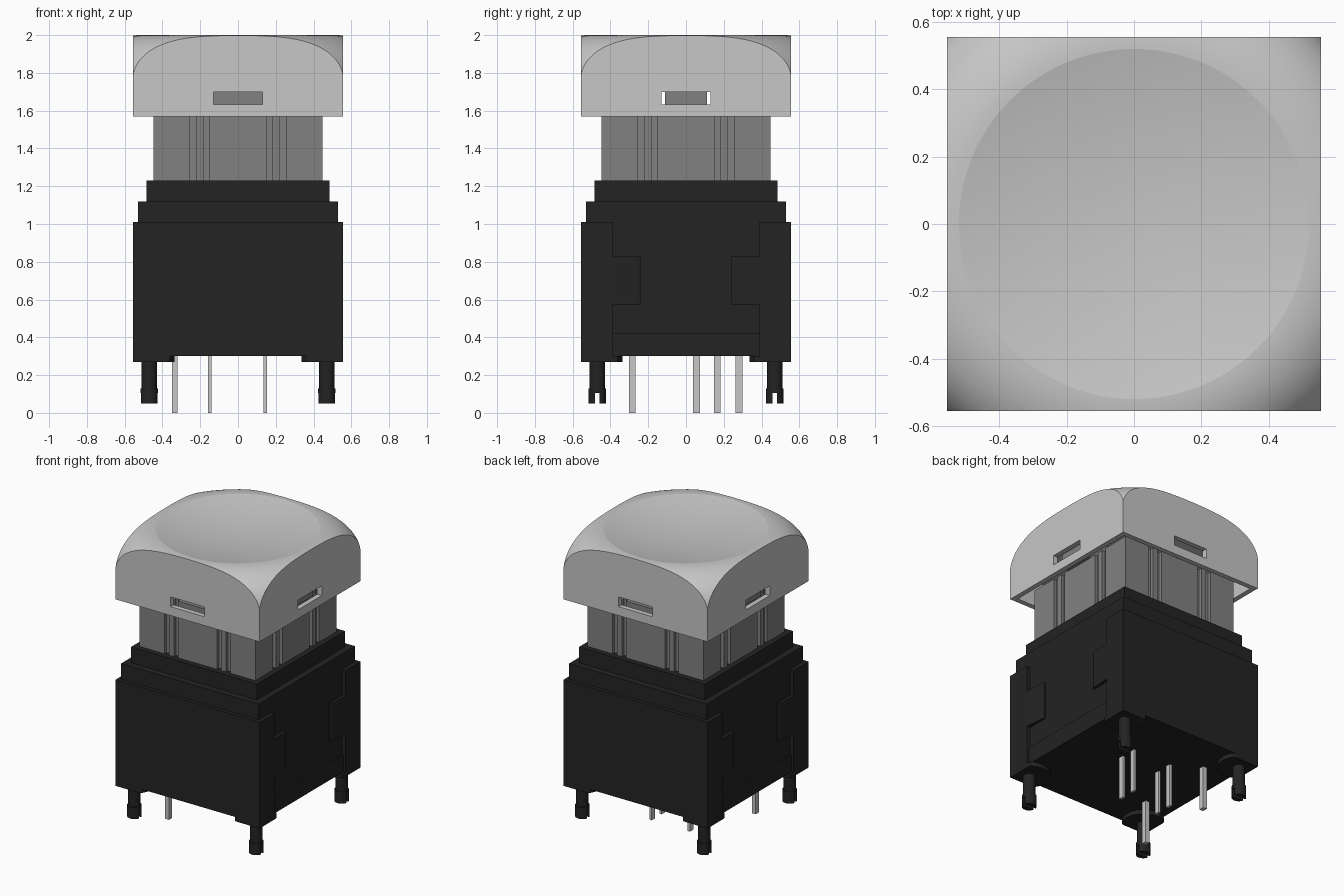
import bpy, bmesh, math
from mathutils import Vector

if "Cube" in bpy.data.objects:
    bpy.data.objects.remove(bpy.data.objects["Cube"])


def material(name, r, g, b):
    m = bpy.data.materials.new(name)
    m.diffuse_color = (r, g, b, 1)
    m.use_nodes = True
    m.node_tree.nodes["Principled BSDF"].inputs["Base Color"].default_value = m.diffuse_color
    return m


LIGHT = material("light_grey", 0.57, 0.57, 0.57)
MID = material("mid_grey", 0.22, 0.22, 0.22)
BLACK = material("black", 0.017, 0.017, 0.017)


def prism(bm, pts, z0, z1):
    """Extrude a flat outline from z0 to z1."""
    lo = [bm.verts.new((x, y, z0)) for x, y in pts]
    hi = [bm.verts.new((x, y, z1)) for x, y in pts]
    faces = [bm.faces.new(lo), bm.faces.new(hi)]
    for i in range(len(pts)):
        j = (i + 1) % len(pts)
        faces.append(bm.faces.new((lo[i], lo[j], hi[j], hi[i])))
    bmesh.ops.recalc_face_normals(bm, faces=faces)


def box(bm, x0, x1, y0, y1, z0, z1):
    prism(bm, [(x0, y0), (x1, y0), (x1, y1), (x0, y1)], z0, z1)


def circle(cx, cy, r, n=24, a0=0.0, a1=math.tau, closed=True):
    steps = n if closed else n + 1
    return [(cx + r * math.cos(a0 + (a1 - a0) * i / n),
             cy + r * math.sin(a0 + (a1 - a0) * i / n)) for i in range(steps)]


def finish(name, bm, mat, smooth=None):
    me = bpy.data.meshes.new(name)
    bm.to_mesh(me)
    bm.free()
    me.materials.append(mat)
    ob = bpy.data.objects.new(name, me)
    bpy.context.collection.objects.link(ob)
    if smooth:
        shade(ob, smooth)
    return ob


def activate(ob):
    bpy.ops.object.select_all(action='DESELECT')
    ob.select_set(True)
    bpy.context.view_layer.objects.active = ob


def shade(ob, degrees):
    activate(ob)
    bpy.ops.object.shade_smooth_by_angle(angle=math.radians(degrees))


def boolean(ob, operation, *dims):
    """Cut or intersect an object with a box, then discard the box."""
    bm = bmesh.new()
    box(bm, *dims)
    cutter = finish("cutter", bm, ob.data.materials[0])
    cutter.hide_render = True
    mod = ob.modifiers.new("bool", 'BOOLEAN')
    mod.operation, mod.object, mod.solver = operation, cutter, 'EXACT'
    activate(ob)
    bpy.ops.object.modifier_apply(modifier=mod.name)
    bpy.data.objects.remove(cutter)


W = 0.555          # half width of cap and housing
CORE = 0.53        # half width of the inner housing

# Cap: lathed dome with a dished top, trimmed to a square
DISH_R, DISH_D, TOP = 0.52, 0.055, 2.0
profile = [(DISH_R * i / 14, TOP - DISH_D * (1 - (i / 14) ** 2)) for i in range(1, 15)]
profile += [(DISH_R + 0.266 * math.sin(a), TOP - 0.23 + 0.23 * math.cos(a))
            for a in (math.pi / 2 * i / 24 for i in range(1, 25))]
profile.append((0.786, 1.57))
bm = bmesh.new()
N = 96
rings = [[bm.verts.new((x, y, z)) for x, y in circle(0, 0, r, N)] for r, z in profile]
centre = bm.verts.new((0, 0, TOP - DISH_D))
for i in range(N):
    j = (i + 1) % N
    bm.faces.new((centre, rings[0][i], rings[0][j]))
    for a, b in zip(rings, rings[1:]):
        bm.faces.new((a[i], b[i], b[j], a[j]))
bm.faces.new(rings[-1])
bmesh.ops.recalc_face_normals(bm, faces=bm.faces)
cap = finish("cap", bm, LIGHT)
boolean(cap, 'INTERSECT', -W, W, -W, W, 1.5699, 2.1)
boolean(cap, 'DIFFERENCE', -0.52, 0.52, -0.52, 0.52, 1.5, 1.75)
boolean(cap, 'DIFFERENCE', -0.13, 0.13, -0.7, 0.7, 1.632, 1.70)
boolean(cap, 'DIFFERENCE', -0.7, 0.7, -0.13, 0.13, 1.632, 1.70)
shade(cap, 8)

# Plunger neck: square section with grooves on all four sides
H, D = 0.447, 0.022
half = []
for g0, g1 in ((0.15, 0.18), (0.22, 0.255)):
    half += [(g0, -H), (g0, -H + D), (g1, -H + D), (g1, -H)]
side = [(-x, y) for x, y in reversed(half)] + half + [(H, -H)]
outline = []
for k in range(4):
    c, s = round(math.cos(k * math.pi / 2)), round(math.sin(k * math.pi / 2))
    outline += [(c * x - s * y, s * x + c * y) for x, y in side]
bm = bmesh.new()
prism(bm, outline, 1.2, 1.625)
finish("plunger_neck", bm, MID)

# Latch bar seen through the side slots
bm = bmesh.new()
box(bm, -0.5, 0.5, -0.11, 0.11, 1.62, 1.751)
finish("latch_bar", bm, MID)

# Housing core with stepped collar
bm = bmesh.new()
box(bm, -CORE, CORE, -CORE, CORE, 0.30, 1.12)
box(bm, -0.485, 0.485, -0.485, 0.485, 1.12, 1.23)
finish("housing", bm, BLACK)

# Front and back shells wrapping round the sides, with clip tabs
for name, s in (("front_shell", -1), ("back_shell", 1)):
    bm = bmesh.new()
    prism(bm, [(x, s * y) for x, y in (
        (-W, W), (W, W), (W, 0.39), (CORE, 0.39), (CORE, CORE),
        (-CORE, CORE), (-CORE, 0.39), (-W, 0.39))], 0.30, 1.01)
    for m in (-1, 1):
        prism(bm, [(m * x, s * y) for x, y in (
            (CORE - 0.01, 0.39), (W, 0.39), (0.548, 0.26),
            (0.54, 0.24), (CORE - 0.01, 0.24))], 0.57, 0.83)
    finish(name, bm, BLACK)

# Lower sills on the open sides
for name, s in (("right_sill", 1), ("left_sill", -1)):
    bm = bmesh.new()
    x0, x1 = sorted((s * 0.52, s * 0.54))
    box(bm, x0, x1, -0.39, 0.39, 0.30, 0.42)
    finish(name, bm, BLACK)

# Corner pads and split mounting pegs
P = 0.47
GAP, R = 0.011, 0.046
for sx in (-1, 1):
    for sy in (-1, 1):
        tag = ("front" if sy < 0 else "back") + ("_left" if sx < 0 else "_right")
        bm = bmesh.new()
        pad = [(sx * min(x, W), sy * min(y, W)) for x, y in circle(P, P, 0.135, 40)]
        pad = [p for i, p in enumerate(pad)
               if (Vector(p) - Vector(pad[i - 1])).length > 1e-5]
        prism(bm, pad, 0.27, 0.302)
        finish("pad_" + tag, bm, BLACK)

        bm = bmesh.new()
        prism(bm, circle(sx * P, sy * P, 0.040), 0.13, 0.28)
        prism(bm, circle(sx * P, sy * P, R), 0.105, 0.13)
        a = math.asin(GAP / R)
        for turn in (0, math.pi):
            prism(bm, circle(sx * P, sy * P, R, 12, a + turn, math.pi - a + turn, False),
                  0.05, 0.105)
        finish("peg_" + tag, bm, BLACK, 30)

# Contact pins: (x, y, half width in x)
pins = [(-0.335, -0.285, 0.015), (-0.335, 0.28, 0.015)]
pins += [(x, y, 0.009) for x in (-0.15, 0.145) for y in (0.055, 0.165)]
for i, (x, y, w) in enumerate(pins):
    bm = bmesh.new()
    box(bm, x - w, x + w, y - 0.018, y + 0.018, 0.0, 0.31)
    finish(f"pin_{i + 1}", bm, LIGHT)
